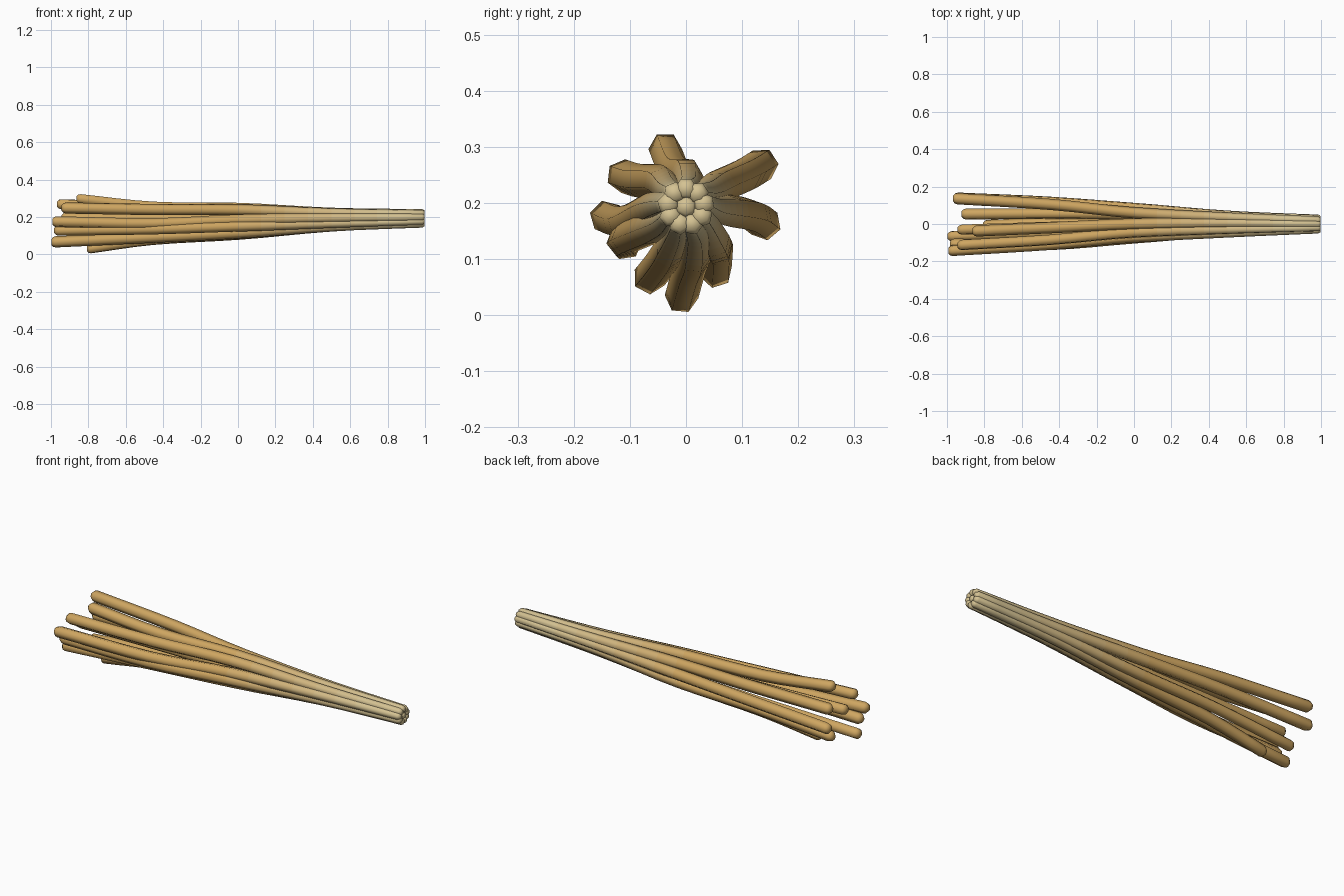
import bpy, bmesh
from math import cos, sin, pi
from mathutils import Vector

if "Cube" in bpy.data.objects:
    bpy.data.objects.remove(bpy.data.objects["Cube"])

SIDES = 6
XS = [0.985, 0.5, 0.0, -0.45]          # stations from the gathered end to the loose end
TIE = Vector((0.0, 0.193))             # (y, z) centre of the gathered end

# per strand: (y, z) at x = 0.5, 0.0, -0.45, then loose end (x, y, z)
STRANDS = [
    ((0.005, 0.228), (0.000, 0.250), (-0.020, 0.256), (-0.84, -0.037, 0.296)),
    ((-0.030, 0.222), (-0.045, 0.238), (-0.085, 0.240), (-0.92, -0.112, 0.248)),
    ((-0.048, 0.195), (-0.070, 0.185), (-0.110, 0.165), (-0.97, -0.142, 0.175)),
    ((-0.040, 0.165), (-0.075, 0.150), (-0.110, 0.135), (-0.96, -0.108, 0.128)),
    ((-0.015, 0.148), (-0.030, 0.115), (-0.045, 0.092), (-0.975, -0.065, 0.067)),
    ((0.018, 0.145), (0.015, 0.105), (0.005, 0.078), (-0.785, -0.008, 0.033)),
    ((0.036, 0.160), (0.052, 0.125), (0.055, 0.112), (-0.90, 0.053, 0.078)),
    ((0.048, 0.190), (0.085, 0.185), (0.118, 0.178), (-0.94, 0.140, 0.163)),
    ((0.036, 0.217), (0.060, 0.230), (0.105, 0.250), (-0.945, 0.135, 0.268)),
    ((0.000, 0.188), (-0.005, 0.185), (-0.015, 0.190), (-0.92, -0.030, 0.195)),
]

# straw colours, pale at the gathered end and warm at the loose end
PALE, WARM = Vector((0.66, 0.54, 0.29)), Vector((0.62, 0.38, 0.12))
BANDS = 8
mats = []
for i in range(BANDS):
    m = bpy.data.materials.new(f"straw_{i}")
    m.diffuse_color = (*PALE.lerp(WARM, i / (BANDS - 1)), 1)
    m.use_nodes = True
    m.node_tree.nodes["Principled BSDF"].inputs["Base Color"].default_value = m.diffuse_color
    mats.append(m)


def spline(pts, steps):
    """Catmull-Rom path through the points."""
    p = [2 * pts[0] - pts[1]] + pts + [2 * pts[-1] - pts[-2]]
    out = []
    for i in range(1, len(p) - 2):
        a, b, c, d = p[i - 1:i + 3]
        for s in range(steps):
            t = s / steps
            out.append(0.5 * (2 * b + (c - a) * t + (2 * a - 5 * b + 4 * c - d) * t * t
                              + (3 * b - a - 3 * c + d) * t ** 3))
    return out + [pts[-1]]


def radius(x):
    return 0.030 - 0.010 * min(1, max(0, (x - 0.1) / 0.85))


def strand(name, pts, phase):
    path = spline(pts, 4)
    rings = [(p, radius(p.x)) for p in path]
    # rounded tips
    start, end = (path[0] - path[1]).normalized(), (path[-1] - path[-2]).normalized()
    rings.insert(0, (path[0] + start * 0.012, 0.013))
    rings += [(path[-1] + end * 0.013, 0.026), (path[-1] + end * 0.023, 0.015)]
    bm = bmesh.new()
    loops = []
    for c, r in rings:
        loops.append([bm.verts.new(c + Vector((0, r * cos(phase + 2 * pi * k / SIDES),
                                               r * sin(phase + 2 * pi * k / SIDES))))
                      for k in range(SIDES)])
    for a, b in zip(loops, loops[1:]):
        for k in range(SIDES):
            n = (k + 1) % SIDES
            f = bm.faces.new((a[k], a[n], b[n], b[k]))
            t = (0.8 - f.calc_center_median().x) / 0.9
            f.material_index = round(min(1, max(0, t)) * (BANDS - 1))
    bm.faces.new(loops[0])
    bm.faces.new(loops[-1][::-1]).material_index = BANDS - 1
    bmesh.ops.recalc_face_normals(bm, faces=bm.faces)
    for f in bm.faces:
        f.smooth = True
    me = bpy.data.meshes.new(name)
    bm.to_mesh(me)
    bm.free()
    for m in mats:
        me.materials.append(m)
    bpy.context.collection.objects.link(bpy.data.objects.new(name, me))


# fan each strand out from a tight ring at the gathered end, the last one in the core
for i, (p1, p2, p3, tip) in enumerate(STRANDS):
    core = i == len(STRANDS) - 1
    a = pi / 2 + 2 * pi * i / (len(STRANDS) - 1)
    head = TIE + (0 if core else 0.032) * Vector((cos(a), sin(a)))
    pts = [Vector((x, *p)) for x, p in zip(XS, (head, p1, p2, p3))] + [Vector(tip)]
    strand(f"straw_strand_{i + 1}", pts, i * 0.4)
